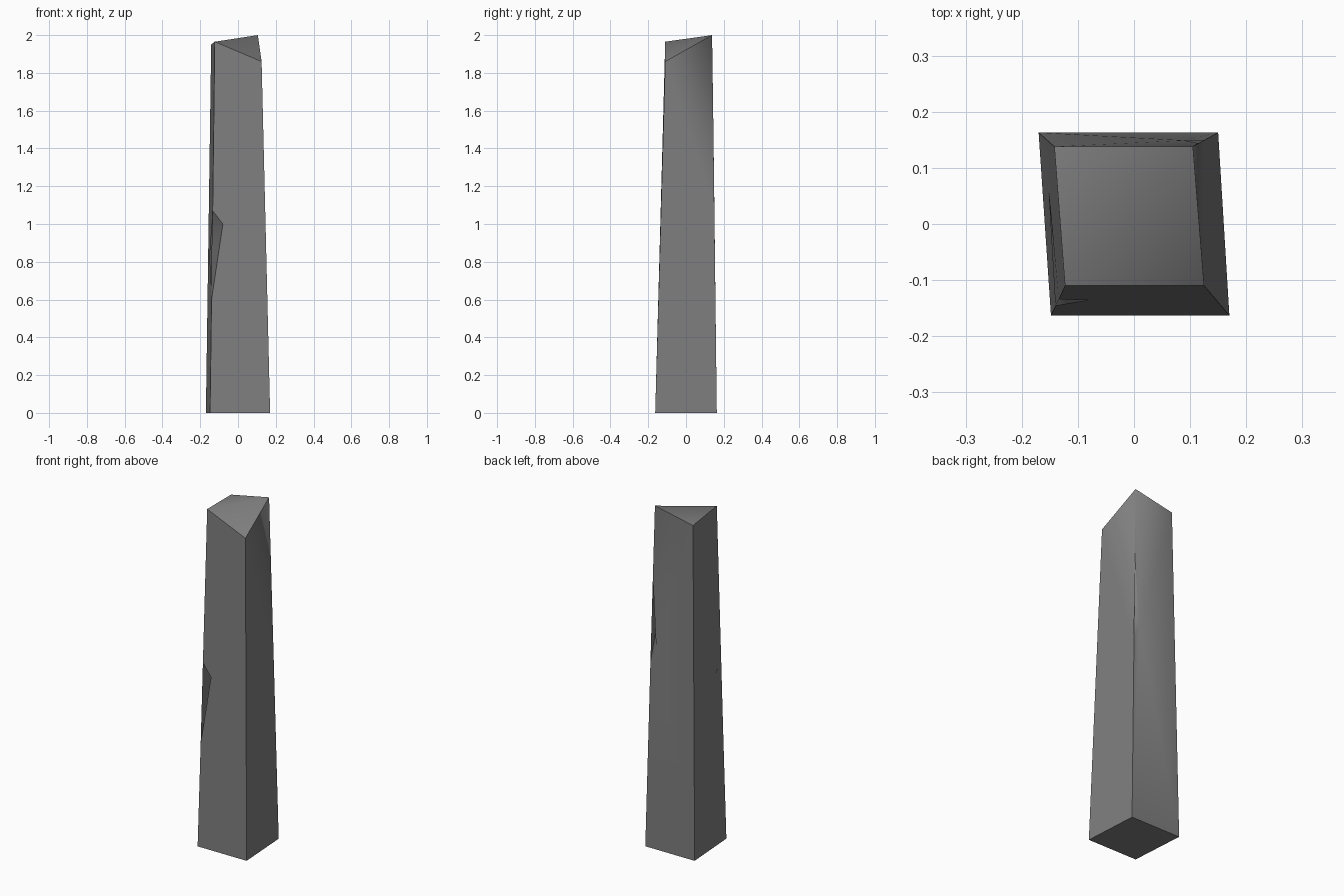
import bpy, bmesh, math

if "Cube" in bpy.data.objects:
    bpy.data.objects.remove(bpy.data.objects["Cube"])

# stone colour
stone = bpy.data.materials.new("dark_grey_stone")
stone.diffuse_color = (0.21, 0.21, 0.21, 1)
stone.use_nodes = True
stone.node_tree.nodes["Principled BSDF"].inputs["Base Color"].default_value = stone.diffuse_color

bm = bmesh.new()
points = {
    # skewed base: front/back, left/right
    "fl0": (-0.148, -0.163, 0), "fr0": (0.17, -0.163, 0),
    "br0": (0.15, 0.163, 0), "bl0": (-0.17, 0.163, 0),
    # slanted, broken top
    "fl1": (-0.123, -0.11, 1.965), "fr1": (0.125, -0.11, 1.86),
    "br1": (0.105, 0.138, 2.0), "bl1": (-0.142, 0.138, 1.95),
    # chip on the front-left edge: top, bottom, front side, left side
    "at": (-0.134, -0.134, 1.07), "ab": (-0.140, -0.146, 0.60),
    "ac": (-0.080, -0.136, 1.00), "ad": (-0.152, 0.055, 0.83),
    # chip on the back-right edge: top, bottom, back side, right side
    "ct": (0.114, 0.144, 1.58), "cb": (0.126, 0.150, 1.08),
    "cc": (0.090, 0.149, 1.19), "cd": (0.125, 0.090, 1.28),
}
v = {name: bm.verts.new(co) for name, co in points.items()}
faces = [
    "fl0 bl0 br0 fr0",                  # base
    "fl1 fr1 br1", "fl1 br1 bl1",       # top
    "fl0 fr0 fr1 fl1 at ac ab",         # front
    "bl0 fl0 ab ad at fl1 bl1",         # left
    "br0 bl0 bl1 br1 ct cc cb",         # back
    "fr0 br0 cb cd ct br1 fr1",         # right
    "at ad ac", "ab ac ad",             # front-left chip
    "ct cd cc", "cb cc cd",             # back-right chip
]
for f in faces:
    bm.faces.new([v[n] for n in f.split()])
bmesh.ops.triangulate(bm, faces=[f for f in bm.faces if len(f.verts) > 4])
bmesh.ops.recalc_face_normals(bm, faces=bm.faces[:])

# standing stone pillar
mesh = bpy.data.meshes.new("stone_pillar")
bm.to_mesh(mesh)
bm.free()
mesh.materials.append(stone)
pillar = bpy.data.objects.new("stone_pillar", mesh)
bpy.context.collection.objects.link(pillar)

# soften only the shallow creases
bpy.context.view_layer.objects.active = pillar
pillar.select_set(True)
bpy.ops.object.shade_smooth_by_angle(angle=math.radians(50))
